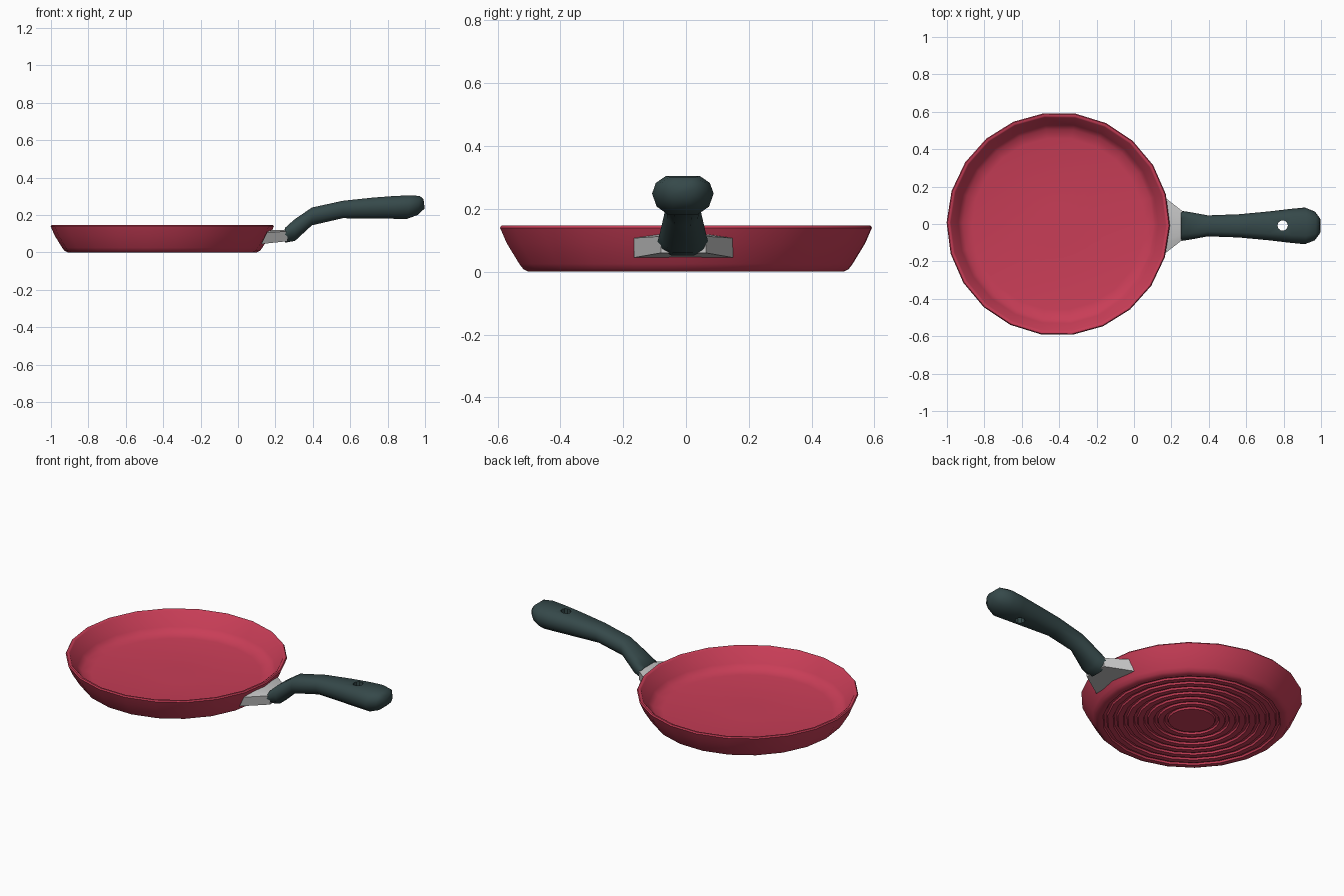
import bpy
import bmesh
import math

if "Cube" in bpy.data.objects:
    bpy.data.objects.remove(bpy.data.objects["Cube"], do_unlink=True)


def make_material(name, rgb):
    mat = bpy.data.materials.new(name)
    mat.use_nodes = True
    mat.diffuse_color = (*rgb, 1)
    mat.node_tree.nodes["Principled BSDF"].inputs["Base Color"].default_value = (*rgb, 1)
    return mat


red = make_material("red enamel", (0.58, 0.047, 0.095))
green = make_material("dark green rubber", (0.036, 0.066, 0.068))
steel = make_material("light steel", (0.55, 0.55, 0.55))


def loft(name, rings, mat, angle=None, cap=True):
    """Skin equal-sized closed rings of points into one mesh."""
    bm = bmesh.new()
    loops = [[bm.verts.new(p) for p in ring] for ring in rings]
    n = len(loops[0])
    for a, b in zip(loops, loops[1:]):
        for i in range(n):
            j = (i + 1) % n
            bm.faces.new((a[i], a[j], b[j], b[i]))
    if cap:
        bm.faces.new(loops[0])
        bm.faces.new(loops[-1])
    bmesh.ops.recalc_face_normals(bm, faces=bm.faces)
    mesh = bpy.data.meshes.new(name)
    bm.to_mesh(mesh)
    bm.free()
    mesh.materials.append(mat)
    obj = bpy.data.objects.new(name, mesh)
    bpy.context.collection.objects.link(obj)
    bpy.ops.object.select_all(action="DESELECT")
    obj.select_set(True)
    bpy.context.view_layer.objects.active = obj
    if angle:
        bpy.ops.object.shade_smooth_by_angle(angle=math.radians(angle))
    return obj


def circle(r, z, cx, cy=0, sides=22, turn=-0.015):
    angles = [turn + i * math.tau / sides for i in range(sides)]
    return [(cx + r * math.cos(a), cy + r * math.sin(a), z) for a in angles]


# Pan body: inside floor, wall, rim, outside wall, then a grooved base
profile = [(0.10, 0.03), (0.46, 0.03), (0.51, 0.04), (0.535, 0.065),
           (0.575, 0.142), (0.582, 0.147), (0.592, 0.147), (0.597, 0.14),
           (0.575, 0.09), (0.535, 0.025), (0.522, 0.008), (0.505, 0.0)]
grooves = 7
for k in range(grooves):
    r = 0.48 - k * 0.055
    profile += [(r, 0), (r - 0.005, 0.01), (r - 0.02, 0.01), (r - 0.025, 0)]
loft("pan_body", [circle(r, z, -0.405) for r, z in profile], red, 40)


# Steel bracket flaring toward the pan
def bracket_ring(x_low, x_high, low, high, half):
    pts = []
    for u, v in [(-1, 0), (1, 0), (1, 0.85), (0.55, 1), (-0.55, 1), (-1, 0.85)]:
        pts.append((x_low + (x_high - x_low) * v, -0.008 + u * half,
                    low + (high - low) * v))
    return pts


loft("handle_bracket", [bracket_ring(0.125, 0.16, 0.045, 0.118, 0.158),
                        bracket_ring(0.265, 0.265, 0.06, 0.122, 0.072)], steel, 20)

# Handle: slanted sections given as top x, top z, bottom x, bottom z, half width
right_side = [(0.55, 1), (0.88, 0.82), (1, 0.55), (0.85, 0.22), (0.45, 0)]
section = right_side + [(-u, v) for u, v in reversed(right_side)]
stations = [(0.25, 0.13, 0.25, 0.052, 0.081),
            (0.30, 0.175, 0.305, 0.062, 0.073),
            (0.395, 0.24, 0.395, 0.145, 0.056),
            (0.56, 0.276, 0.56, 0.183, 0.062),
            (0.72, 0.293, 0.72, 0.181, 0.077),
            (0.84, 0.302, 0.84, 0.18, 0.091),
            (0.92, 0.305, 0.905, 0.18, 0.098),
            (0.972, 0.302, 0.96, 0.20, 0.077),
            (0.992, 0.285, 0.998, 0.235, 0.04)]
rings = []
for xt, zt, xb, zb, half in stations:
    rings.append([(xb + (xt - xb) * v, -0.01 + u * half, zb + (zt - zb) * v)
                  for u, v in section])
handle = loft("handle", rings, green, 50)

# Hanging hole through the handle
cutter = loft("hole_cutter", [circle(0.028, z, 0.795, -0.008, 10) for z in (0.1, 0.4)], green)
cutter.hide_render = True
cut = handle.modifiers.new("hanging hole", "BOOLEAN")
cut.operation = "DIFFERENCE"
cut.object = cutter
bpy.context.view_layer.objects.active = handle
bpy.ops.object.modifier_apply(modifier=cut.name)
bpy.data.objects.remove(cutter, do_unlink=True)
